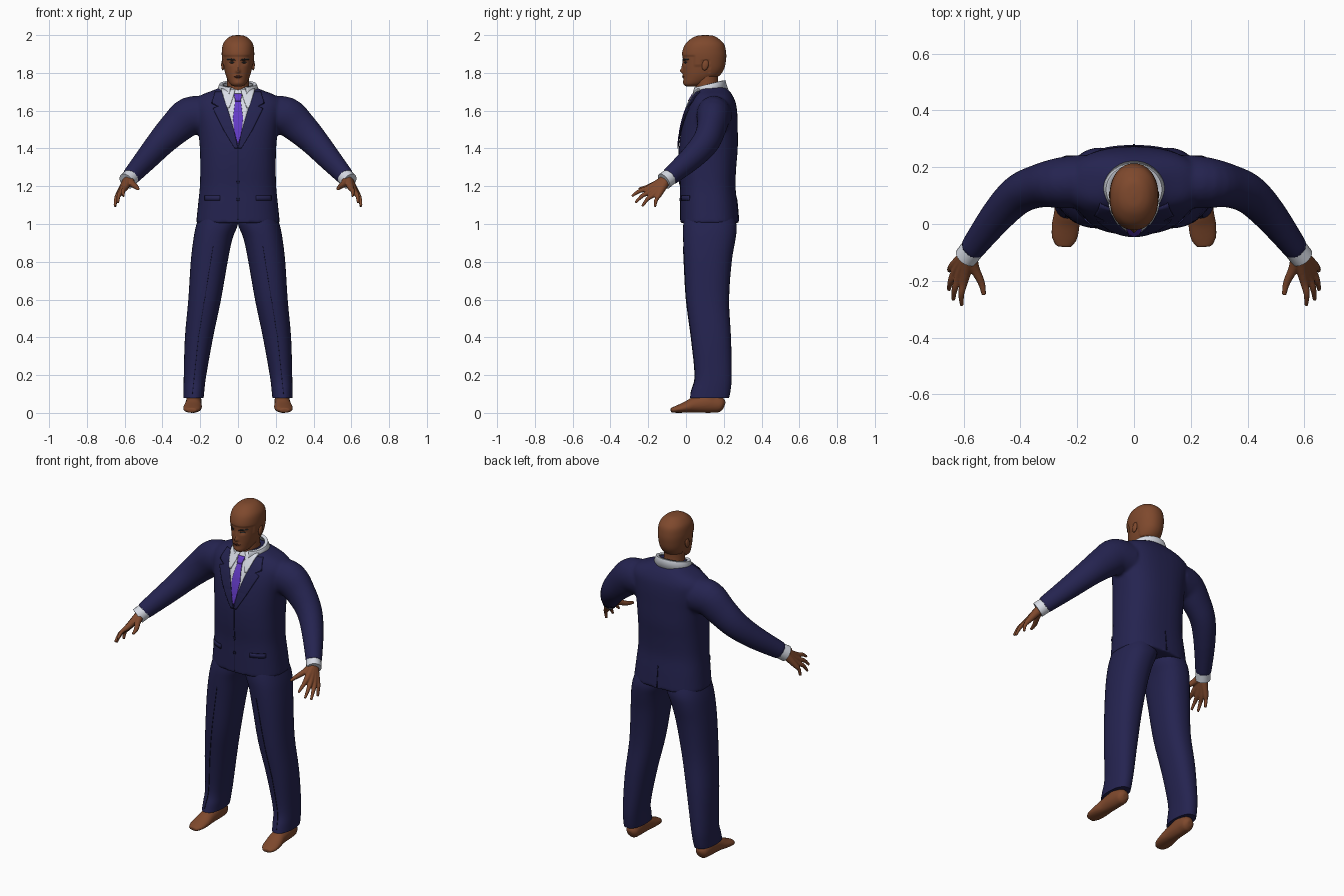
import bpy, bmesh, math
from mathutils import Vector
from mathutils.bvhtree import BVHTree

if "Cube" in bpy.data.objects:
    bpy.data.objects.remove(bpy.data.objects["Cube"])


def material(name, rgb):
    m = bpy.data.materials.new(name)
    m.use_nodes = True
    m.diffuse_color = (*rgb, 1)
    bsdf = next(n for n in m.node_tree.nodes if n.type == "BSDF_PRINCIPLED")
    bsdf.inputs["Base Color"].default_value = (*rgb, 1)
    bsdf.inputs["Roughness"].default_value = 0.8
    return m


NAVY = material("navy cloth", (0.018, 0.017, 0.08))
SEAM = material("dark navy seam", (0.008, 0.008, 0.035))
SKIN = material("brown skin", (0.21, 0.066, 0.026))
LIP = material("dark lip", (0.12, 0.035, 0.02))
HAIR = material("charcoal hair", (0.028, 0.028, 0.028))
WHITE = material("white shirt", (0.68, 0.71, 0.78))
PURPLE = material("purple tie", (0.13, 0.045, 0.58))


def catmull(rows, k):
    """Smoothly subdivide a list of number tuples."""
    p = [rows[0]] + list(rows) + [rows[-1]]
    out = []
    for i in range(1, len(p) - 2):
        for j in range(k):
            t = j / k
            out.append([0.5 * (2 * b + (c - a) * t + (2 * a - 5 * b + 4 * c - d) * t * t
                               + (3 * b - a - 3 * c + d) * t ** 3)
                        for a, b, c, d in zip(p[i - 1], p[i], p[i + 1], p[i + 2])])
    return out + [list(rows[-1])]


def stitch(bm, rings, closed=True):
    """Skin a list of point rings; cap the ends when closed."""
    vs = [[bm.verts.new(p) for p in r] for r in rings]
    n = len(vs[0])
    for a, b in zip(vs, vs[1:]):
        for i in range(n if closed else n - 1):
            j = (i + 1) % n
            bm.faces.new((a[i], a[j], b[j], b[i]))
    if closed:
        bm.faces.new(vs[0])
        bm.faces.new(vs[-1])


def loft(bm, rows, power=2.3, seg=40, k=4, s=1):
    """Horizontal slices: z, x low, x high, y front, y back."""
    rings = []
    for z, x0, x1, y0, y1 in catmull(rows, k):
        ring = []
        for i in range(seg):
            a = math.tau * i / seg
            c, d = math.cos(a), math.sin(a)
            px = math.copysign(abs(c) ** (2 / power), c)
            py = math.copysign(abs(d) ** (2 / power), d)
            ring.append((s * ((x0 + x1) + (x1 - x0) * px) / 2, ((y0 + y1) + (y1 - y0) * py) / 2, z))
        rings.append(ring)
    stitch(bm, rings)


def tube(bm, rows, seg=20, k=4, s=1):
    """Sweep along a path: x, y, z, side radius, upright radius."""
    pts = catmull(rows, k)
    rings = []
    for i, (x, y, z, ra, rb) in enumerate(pts):
        t = (Vector(pts[min(i + 1, len(pts) - 1)][:3]) - Vector(pts[max(i - 1, 0)][:3])).normalized()
        up = Vector((0, 1, 0)) if abs(t.z) > 0.9 else Vector((0, 0, 1))
        u = t.cross(up).normalized()
        v = u.cross(t)
        ring = []
        for j in range(seg):
            a = math.tau * j / seg
            p = Vector((x, y, z)) + u * ra * math.cos(a) + v * rb * math.sin(a)
            ring.append((s * p.x, p.y, p.z))
        rings.append(ring)
    stitch(bm, rings)


def finish(bm, name, mats, voxel=0, smooth=4, thick=0):
    """Turn a bmesh into a shaded object, optionally fused by a voxel remesh."""
    bmesh.ops.recalc_face_normals(bm, faces=bm.faces)
    me = bpy.data.meshes.new(name)
    bm.to_mesh(me)
    bm.free()
    ob = bpy.data.objects.new(name, me)
    bpy.context.collection.objects.link(ob)
    if voxel:
        r = ob.modifiers.new("fuse", "REMESH")
        r.mode, r.voxel_size = "VOXEL", voxel
        m = ob.modifiers.new("soften", "SMOOTH")
        m.factor, m.iterations = 0.5, smooth
        bpy.context.view_layer.update()
        me = bpy.data.meshes.new_from_object(ob.evaluated_get(bpy.context.evaluated_depsgraph_get()))
        ob.modifiers.clear()
        ob.data = me
    if thick:
        m = ob.modifiers.new("thickness", "SOLIDIFY")
        m.thickness, m.offset = thick, 0
    me.materials.clear()
    for m in mats:
        me.materials.append(m)
    me.shade_smooth()
    me.set_sharp_from_angle(angle=math.radians(50))
    return ob


def surface(ob):
    return BVHTree.FromPolygons([v.co for v in ob.data.vertices], [p.vertices for p in ob.data.polygons])


def drape(name, mat, rows, tree, off=0.004, s=1, side=-1, thick=0.004):
    """Lay a thin plate (z, x low, x high rows) on a surface, in front or behind."""
    bm, rings, y = bmesh.new(), [], 0.06
    for (za, a0, a1), (zb, b0, b1) in zip(rows, rows[1:]):
        n = max(1, int(abs(za - zb) / 0.012))
        for i in range(n + 1):
            t = i / n
            lo, hi, z, ring = a0 + (b0 - a0) * t, a1 + (b1 - a1) * t, za + (zb - za) * t, []
            for j in range(9):
                x = s * (lo + (hi - lo) * j / 8)
                hit = tree.ray_cast(Vector((x, side * 2, z)), Vector((0, -side, 0)))[0]
                y = hit.y if hit else y
                ring.append((x, y + side * off, z))
            rings.append(ring)
    stitch(bm, rings, closed=False)
    return finish(bm, name, [mat], thick=thick)


SIDES = (("left", 1), ("right", -1))

# jacket: torso and sleeves fused together
bm = bmesh.new()
torso = [(1.005, .222, -.03, .28), (1.1, .212, -.03, .272), (1.2, .202, -.03, .262), (1.3, .2, -.037, .266),
         (1.4, .202, -.037, .274), (1.5, .212, -.025, .274), (1.58, .228, -.005, .272), (1.64, .235, .02, .264),
         (1.68, .2, .043, .247), (1.71, .125, .058, .225), (1.73, .085, .07, .2)]
loft(bm, [(z, -x, x, f, b) for z, x, f, b in torso], 2.5)
for _, s in SIDES:
    tube(bm, [(.17, .15, 1.575, .095, .1), (.255, .145, 1.57, .09, .103), (.33, .135, 1.51, .077, .09),
              (.405, .105, 1.435, .07, .077), (.48, .03, 1.35, .06, .065), (.572, -.09, 1.247, .044, .049)], 28, s=s)
jacket = finish(bm, "jacket", [NAVY], voxel=0.009, smooth=6)
cloth = surface(jacket)

# jacket details
for side, s in SIDES:
    drape(side + "_lapel", NAVY, [(1.7, .082, .12), (1.64, .064, .14), (1.622, .058, .105), (1.61, .055, .132),
                                  (1.5, .022, .078), (1.4, 0, .018)], cloth, .006, s, thick=.006)
    drape(side + "_pocket_flap", NAVY, [(1.15, .095, .175), (1.125, .095, .175)], cloth, .004, s, thick=.005)
drape("front_closure", SEAM, [(1.4, -.002, .002), (1.02, -.002, .002)], cloth, .001)
drape("back_vent", SEAM, [(1.14, -.002, .002), (1.015, -.003, .003)], cloth, .001, side=1)
for i, z in enumerate((1.13, 1.22)):
    drape("button_%d" % i, SEAM, [(z + .008, -.003, .003), (z + .004, -.008, .008), (z - .004, -.008, .008),
                                  (z - .008, -.003, .003)], cloth, .004)

# shirt front, tie and collar
drape("shirt_front", WHITE, [(1.72, -.085, .085), (1.62, -.058, .058), (1.5, -.023, .023), (1.43, -.002, .002)],
      cloth, .003)
drape("tie_knot", PURPLE, [(1.69, -.022, .022), (1.65, -.014, .014)], cloth, .012, thick=.008)
drape("tie_blade", PURPLE, [(1.655, -.014, .014), (1.56, -.027, .027), (1.48, -.018, .018), (1.425, -.003, .003)],
      cloth, .008, thick=.005)
for side, s in SIDES:
    drape(side + "_collar_wing", WHITE, [(1.715, .015, .09), (1.68, .022, .08), (1.615, .046, .058)], cloth, .011, s)
bm, rings = bmesh.new(), []
for rx, ry, z, drop in ((.08, .07, 1.755, .035), (.096, .084, 1.758, .04), (.113, .096, 1.715, .05)):
    ring = []
    for i in range(41):
        a = math.radians(-155 + 310 * i / 40)
        ring.append((rx * math.sin(a), .122 + ry * math.cos(a), z - drop * (1 - math.cos(a)) / 2))
    rings.append(ring)
stitch(bm, rings, closed=False)
finish(bm, "shirt_collar", [WHITE], thick=.008)

# trousers, cuffs, hands and feet
for side, s in SIDES:
    bm = bmesh.new()
    loft(bm, [(.08, .182, .288, .02, .228), (.12, .178, .288, .03, .236), (.2, .168, .287, .048, .242),
              (.4, .132, .281, .028, .238), (.6, .09, .263, .002, .228), (.8, .055, .25, -.01, .242),
              (.92, .03, .236, -.015, .262), (.99, .003, .222, -.015, .268), (1.06, -.01, .2, -.005, .25)], 2.3, s=s)
    leg = finish(bm, side + "_trouser_leg", [NAVY])
    drape(side + "_trouser_crease", SEAM, [(.88, .13, .133), (.4, .208, .211), (.1, .24, .243)], surface(leg), .001, s)

    bm = bmesh.new()
    tube(bm, [(.555, -.07, 1.262, .042, .044), (.591, -.117, 1.226, .042, .046)], s=s)
    finish(bm, side + "_shirt_cuff", [WHITE])

    bm = bmesh.new()
    wrist = (.578, -.1, 1.24, .026, .028)
    fingers = [((.598, -.198, 1.19), (.606, -.287, 1.147)), ((.615, -.185, 1.175), (.636, -.268, 1.113)),
               ((.627, -.165, 1.162), (.652, -.232, 1.093)), ((.632, -.142, 1.157), (.65, -.165, 1.09))]
    for knuckle, tip in fingers:
        mid = Vector(knuckle).lerp(Vector(tip), .5) + Vector((.006, -.004, .006))
        tube(bm, [wrist, (*knuckle, .016, .016), (*mid, .011, .011), (*tip, .007, .007)], 12, s=s)
    tube(bm, [wrist, (.562, -.155, 1.215, .018, .018), (.538, -.205, 1.195, .013, .013),
              (.528, -.25, 1.185, .008, .008)], 12, s=s)
    finish(bm, side + "_hand", [SKIN], voxel=.004, smooth=3)

    bm = bmesh.new()
    tube(bm, [(.232, .203, .036, .016, .018), (.232, .185, .042, .036, .04), (.234, .13, .052, .042, .052),
              (.236, .05, .043, .044, .043), (.24, 0, .03, .049, .03), (.245, -.05, .019, .045, .019),
              (.248, -.08, .013, .027, .012)], 24, s=s)
    tube(bm, [(.234, .13, .04, .04, .048), (.234, .125, .16, .04, .045)], s=s)
    finish(bm, side + "_foot", [SKIN], voxel=.006, smooth=2)

# neck and head
bm = bmesh.new()
tube(bm, [(0, .125, 1.66, .062, .062), (0, .11, 1.74, .058, .06), (0, .11, 1.82, .058, .062)], 28)
finish(bm, "neck", [SKIN])
bm = bmesh.new()
skull = [(1.728, .02, .002, .05), (1.742, .042, -.012, .1), (1.78, .062, -.014, .165), (1.82, .073, -.016, .197),
         (1.87, .08, -.017, .208), (1.91, .082, -.016, .208), (1.95, .076, .0, .198), (1.978, .056, .03, .17),
         (1.992, .032, .06, .145), (1.996, .006, .093, .11)]
loft(bm, [(z, -x, x, f, b) for z, x, f, b in skull], 2.15, 96, 7)

# face relief: x, z, width, height, push (negative is forward)
relief = [(-.033, 1.855, .016, .01, .008), (.033, 1.855, .016, .01, .008), (0, 1.81, .011, .012, -.016),
          (0, 1.835, .008, .02, -.006), (0, 1.781, .02, .008, -.005), (0, 1.748, .018, .01, -.003)]
for v in bm.verts:
    if v.co.y < .04:
        v.co.y += sum(p * math.exp(-((v.co.x - x) / w) ** 2 - ((v.co.z - z) / h) ** 2) for x, z, w, h, p in relief)


def is_hair(c):
    if c.y < .05:
        return c.z > 1.893
    if c.y < .078:
        return c.z > 1.842
    return c.z > (1.87 if c.y < .128 else 1.785)


bm.normal_update()
hair = set()
for f in bm.faces:
    if is_hair(f.calc_center_median()):
        f.material_index = 1
        hair.update(f.verts)
for v in hair:
    v.co += v.normal * .004 * (1 if v.normal.dot(v.co - Vector((0, .1, 1.86))) > 0 else -1)
head = finish(bm, "head", [SKIN, HAIR])
face = surface(head)
drape("lips", LIP, [(1.786, -.006, .006), (1.781, -.024, .024), (1.774, -.01, .01)], face, .001, thick=.001)
for side, s in SIDES:
    drape(side + "_eyebrow", HAIR, [(1.877, .04, .058), (1.871, .018, .06), (1.866, .014, .03)], face, .002, s, thick=.002)
    drape(side + "_eye", HAIR, [(1.859, .028, .04), (1.855, .02, .047), (1.851, .028, .04)], face, .001, s, thick=.001)
    bm = bmesh.new()
    bmesh.ops.create_uvsphere(bm, u_segments=16, v_segments=10, radius=1)
    for v in bm.verts:
        v.co = (s * (.08 + .009 * v.co.x), .102 + .018 * v.co.y + .004 * v.co.z, 1.842 + .029 * v.co.z)
    finish(bm, side + "_ear", [SKIN])
